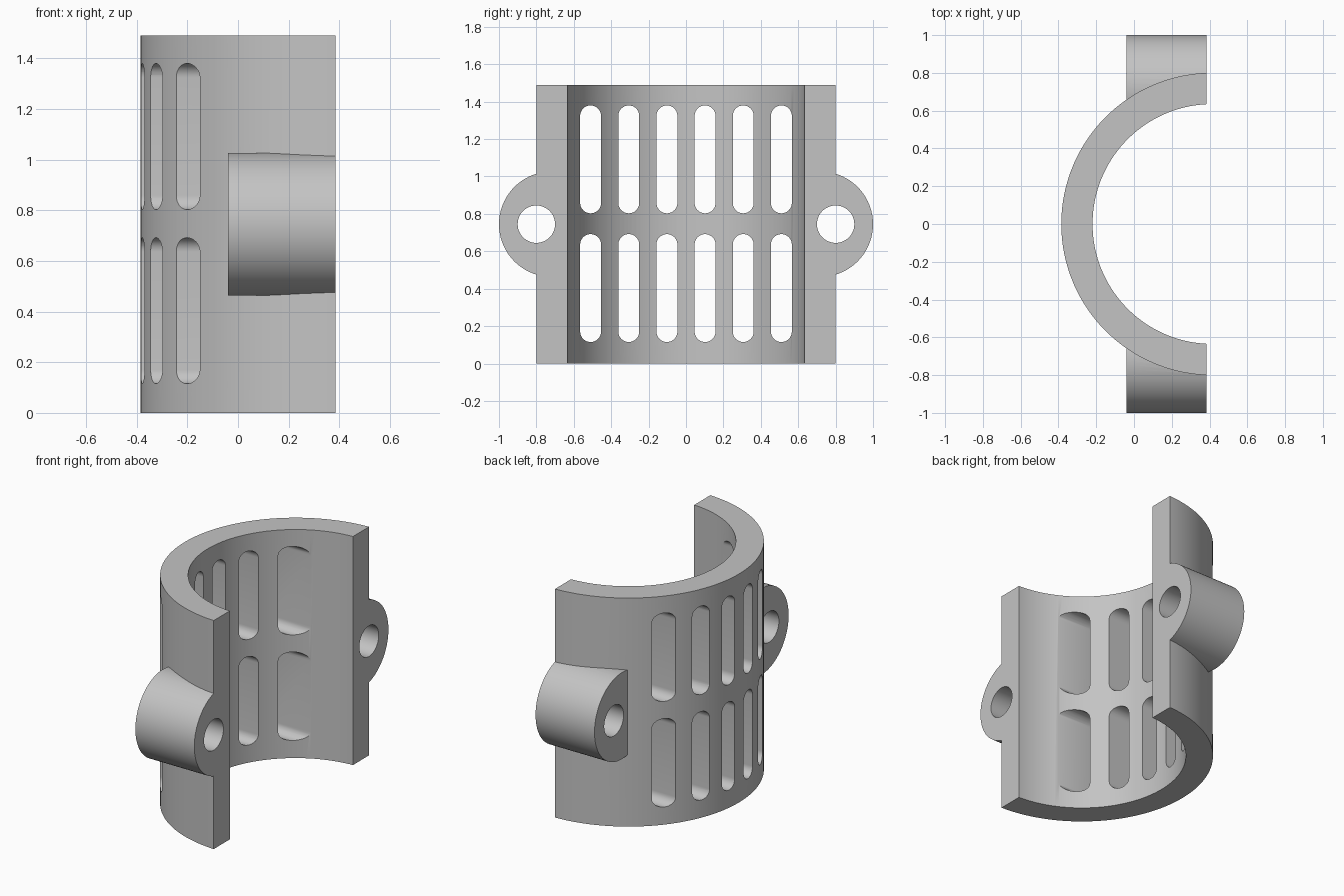
import bpy, bmesh
from math import sin, cos, pi, acos

cube = bpy.data.objects.get("Cube")
if cube:
    bpy.data.objects.remove(cube, do_unlink=True)

HEIGHT, MID_Z = 1.49, 0.745
FLAT_X = 0.385           # split plane of the half shell
AXIS_X = 0.4155          # shell axis lies just beyond the split plane
OUTER_R, INNER_R = 0.8005, 0.635

grey = bpy.data.materials.new("plain_grey")
grey.use_nodes = True
grey.diffuse_color = (0.55, 0.55, 0.55, 1)
grey.node_tree.nodes["Principled BSDF"].inputs["Base Color"].default_value = (0.55, 0.55, 0.55, 1)


def arc(cx, cy, r, start, end, n):
    return [(cx + r * cos(start + (end - start) * i / n),
             cy + r * sin(start + (end - start) * i / n)) for i in range(n + 1)]


def circle(cx, cy, r, n):
    return arc(cx, cy, r, 0, 2 * pi, n)[:-1]


def prism(name, profile, axis, low, high):
    """Extrude a closed profile along z (xy profile) or x (yz profile)."""
    place = (lambda a, b, t: (a, b, t)) if axis == "z" else (lambda a, b, t: (t, a, b))
    bm = bmesh.new()
    face = bm.faces.new([bm.verts.new(place(a, b, low)) for a, b in profile])
    moved = bmesh.ops.extrude_face_region(bm, geom=[face])["geom"]
    shift = place(0, 0, high - low)
    bmesh.ops.translate(bm, vec=shift, verts=[v for v in moved if isinstance(v, bmesh.types.BMVert)])
    bmesh.ops.recalc_face_normals(bm, faces=bm.faces)
    mesh = bpy.data.meshes.new(name)
    bm.to_mesh(mesh)
    bm.free()
    mesh.materials.append(grey)
    obj = bpy.data.objects.new(name, mesh)
    bpy.context.collection.objects.link(obj)
    return obj


def combine(target, tool, operation):
    """Apply a boolean and discard the tool object."""
    tool.hide_render = True
    bpy.context.view_layer.objects.active = target
    mod = target.modifiers.new(operation, "BOOLEAN")
    mod.operation, mod.solver, mod.object = operation, "EXACT", tool
    bpy.ops.object.modifier_apply(modifier=mod.name)
    bpy.data.objects.remove(tool, do_unlink=True)


# Solid half round body
end = acos((FLAT_X - AXIS_X) / OUTER_R)
shell = prism("slotted_half_shell", arc(AXIS_X, 0, OUTER_R, end, 2 * pi - end, 96),
              "z", 0, HEIGHT)

# Rounded bolt lugs on both sides
for side in (-1, 1):
    lug = prism("lug", circle(side * 0.718, MID_Z, 0.282, 72), "x", -0.04, FLAT_X)
    combine(shell, lug, "UNION")

# Bore
bore = prism("bore_cutter", circle(AXIS_X, 0, INNER_R, 160), "z", -0.1, HEIGHT + 0.1)
combine(shell, bore, "DIFFERENCE")

# Bolt holes
for side in (-1, 1):
    hole = prism("hole_cutter", circle(side * 0.8, MID_Z, 0.1, 48), "x", -0.2, 0.6)
    combine(shell, hole, "DIFFERENCE")

# Two rows of six round-ended slots
SLOT_R = 0.056
for low, high in ((0.115, 0.692), (0.803, 1.38)):
    for column in range(6):
        y = (column - 2.5) * 0.204
        profile = (arc(y, high - SLOT_R, SLOT_R, 0, pi, 16)
                   + arc(y, low + SLOT_R, SLOT_R, pi, 2 * pi, 16))
        combine(shell, prism("slot_cutter", profile, "x", -0.6, 0.37), "DIFFERENCE")

# Smooth curves with crisp edges
bpy.ops.object.select_all(action="DESELECT")
shell.select_set(True)
bpy.context.view_layer.objects.active = shell
bpy.ops.object.shade_smooth_by_angle(angle=pi / 6)
